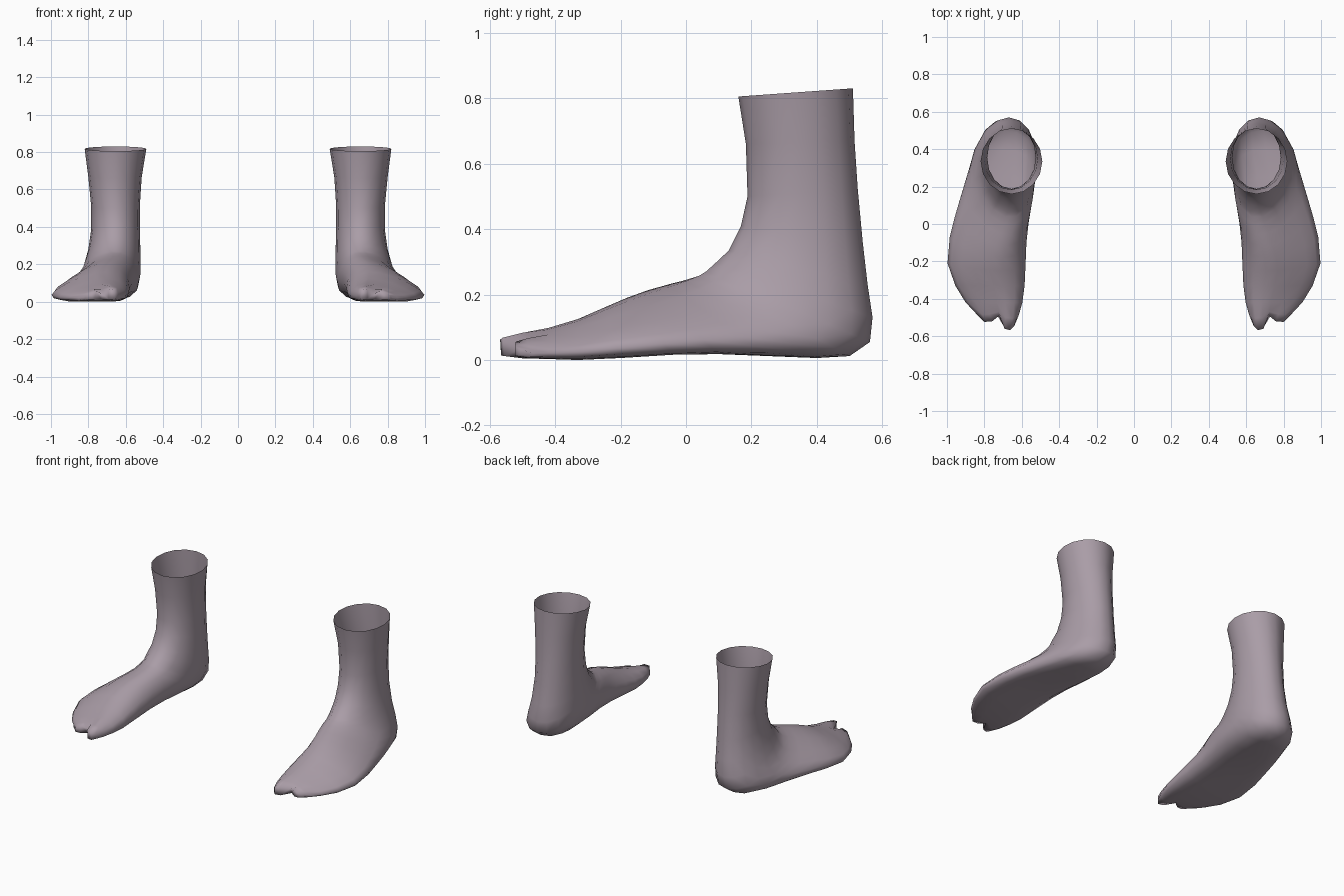
import bpy, bmesh, math

fabric = bpy.data.materials.new("mauve_grey_fabric")
fabric.diffuse_color = (0.40, 0.335, 0.385, 1)

N = 16
# Foot cross-section: u across (inner -1, outer 1), v from sole 0 to instep 1
FOOT = [(1, .2), (.9, .36), (.65, .56), (.3, .79), (-.1, .95), (-.4, 1), (-.72, .9), (-.93, .65),
        (-1, .4), (-.95, .16), (-.75, .03), (-.4, 0), (0, 0), (.4, 0), (.75, .02), (.94, .08)]

# Rings: front (y, z), back (y, z), inner x, outer x, blend from ellipse to foot section
RINGS = [
    (.16, .805, .51, .83, .49, .82, 0),
    (.183, .66, .515, .67, .515, .80, 0),
    (.188, .50, .525, .52, .525, .785, 0),
    (.168, .41, .54, .36, .525, .785, 0),
    (.13, .335, .555, .23, .522, .80, .05),
    (.09, .30, .57, .13, .52, .82, .12),
    (.055, .273, .562, .055, .52, .84, .25),
    (.03, .262, .50, .012, .525, .865, .4),
    (-.01, .248, .40, .006, .53, .885, .55),
    (-.06, .232, .25, .012, .545, .92, .75),
    (-.12, .213, .10, .018, .563, .955, .9),
    (-.18, .190, -.04, .016, .575, .985, 1),
    (-.25, .160, -.20, .006, .58, .997, 1),
    (-.33, .125, -.33, .0, .585, .955, 1),
    (-.42, .098, -.42, .003, .597, .90, 1),
    (-.48, .083, -.48, .005, .615, .855, 1),
    (-.515, .068, -.515, .012, .635, .825, 1),
]
# Toe split: forward shift per section point on the last two rings
TOE = [.03, .01, -.008, -.005, .025, -.045, -.053, -.03,
       -.01, -.03, -.05, -.04, .025, -.005, -.008, .01]


def ring_points(r, row):
    yf, zf, yb, zb, xi, xo, k = row
    w = {len(RINGS) - 1: 1, len(RINGS) - 2: .45}.get(r, 0)
    for i in range(N):
        a = 2 * math.pi * i / N
        u = (1 - k) * math.cos(a) + k * FOOT[i][0]
        v = (1 - k) * (.5 + .5 * math.sin(a)) + k * FOOT[i][1]
        x = (xi + xo) / 2 + u * (xo - xi) / 2
        z = zb + (zf - zb) * v
        if w and i == 4:          # groove between the toes
            z -= .025 * w
        yield x, yb + (yf - yb) * v + w * TOE[i], z


def make_sock(name, side):
    bm = bmesh.new()
    rings = [[bm.verts.new((side * x, y, z)) for x, y, z in ring_points(r, row)]
             for r, row in enumerate(RINGS)]
    for a, b in zip(rings, rings[1:]):
        for i in range(N):
            j = (i + 1) % N
            bm.faces.new((a[i], b[i], b[j], a[j]))
    # Close the toe end with strips from top to sole
    e = rings[-1]
    bm.faces.new((e[0], e[1], e[15]))
    for i in range(1, 7):
        bm.faces.new((e[i], e[i + 1], e[15 - i], e[16 - i]))
    bm.faces.new((e[7], e[8], e[9]))
    bmesh.ops.recalc_face_normals(bm, faces=bm.faces)
    # Outward check: the cuff wall must face away from the leg axis
    f = bm.faces[0]
    if f.normal.x * side < 0:
        bmesh.ops.reverse_faces(bm, faces=bm.faces)
    me = bpy.data.meshes.new(name)
    bm.to_mesh(me)
    bm.free()
    me.materials.append(fabric)
    for p in me.polygons:
        p.use_smooth = True
    ob = bpy.data.objects.new(name, me)
    bpy.context.collection.objects.link(ob)


make_sock("right_sock", 1)
make_sock("left_sock", -1)
